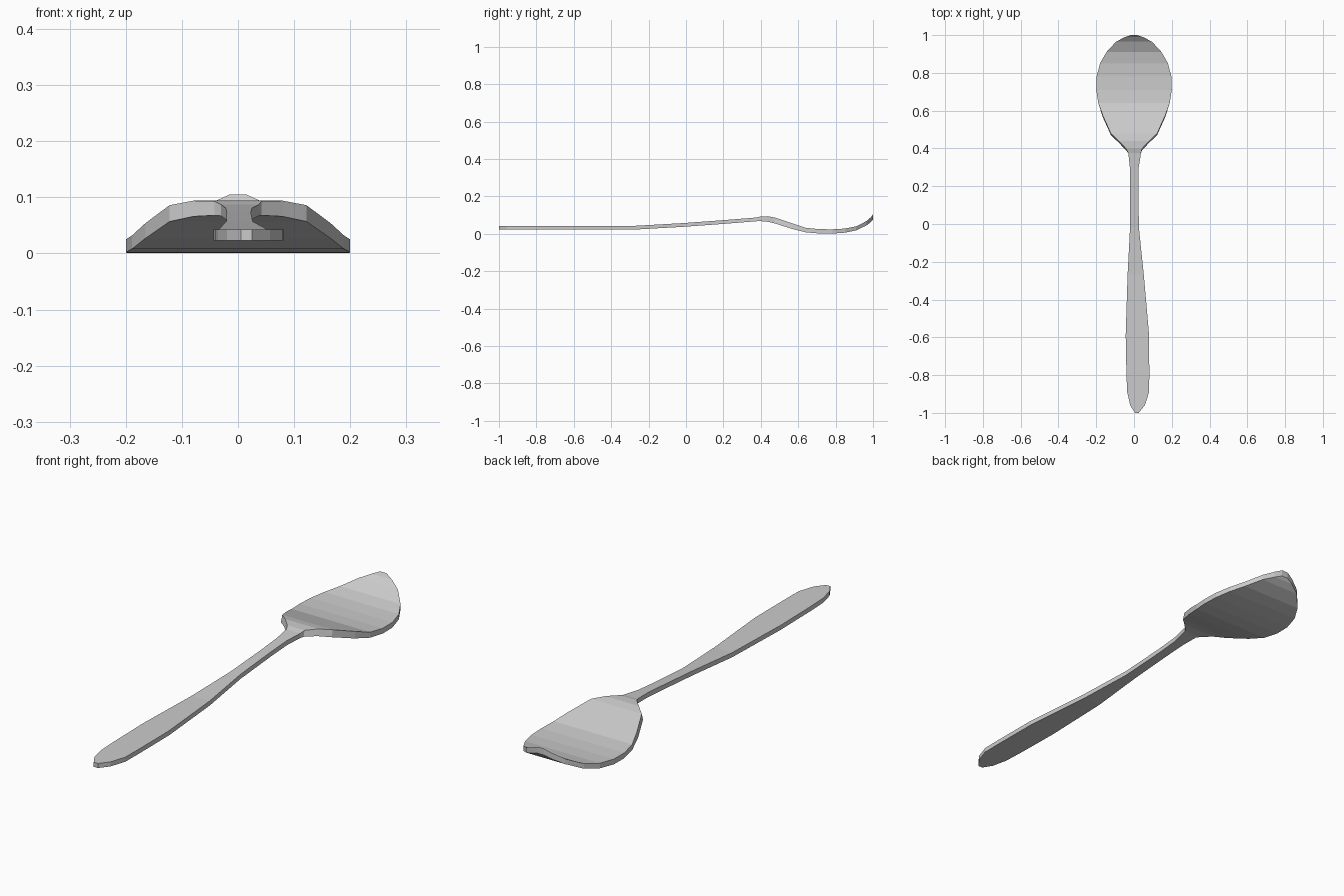
import bpy, bmesh

# handle stations: y, left x, right x, underside z
HANDLE = [
    (-1.0, 0.005, 0.025, 0.023), (-0.96, -0.02, 0.057, 0.023),
    (-0.89, -0.036, 0.08, 0.023), (-0.8, -0.04, 0.081, 0.023),
    (-0.59, -0.044, 0.08, 0.023), (-0.27, -0.034, 0.052, 0.023),
    (-0.02, -0.021, 0.026, 0.037), (0.2, -0.02, 0.023, 0.053),
    (0.3, -0.022, 0.025, 0.061), (0.375, -0.03, 0.037, 0.067),
]
# bowl stations: y, half width, underside z, thickness
BOWL = [
    (0.39, 0.042, 0.068, 0.025), (0.43, 0.08, 0.066, 0.028),
    (0.47, 0.122, 0.057, 0.029), (0.565, 0.165, 0.027, 0.027),
    (0.64, 0.189, 0.008, 0.024), (0.71, 0.2, 0.002, 0.023),
    (0.78, 0.198, 0.001, 0.023), (0.85, 0.18, 0.006, 0.022),
    (0.91, 0.146, 0.018, 0.022), (0.965, 0.095, 0.045, 0.023),
    (0.99, 0.048, 0.064, 0.026), (1.0, 0.015, 0.077, 0.028),
]


def loft(name, sections):
    """Rectangular sections (y, left, right, z, thickness, top shift) skinned end to end."""
    bm = bmesh.new()
    rings = []
    for y, a, b, z, t, s in sections:
        pts = [(a, y, z), (b, y, z), (b, y + s, z + t), (a, y + s, z + t)]
        rings.append([bm.verts.new(p) for p in pts])
    for p, q in zip(rings, rings[1:]):
        for i in range(4):
            j = (i + 1) % 4
            bm.faces.new((p[i], p[j], q[j], q[i]))
    bm.faces.new(rings[0])
    bm.faces.new(rings[-1])
    bmesh.ops.recalc_face_normals(bm, faces=bm.faces)
    me = bpy.data.meshes.new(name)
    bm.to_mesh(me)
    bm.free()
    ob = bpy.data.objects.new(name, me)
    bpy.context.collection.objects.link(ob)
    return ob


# one continuous bent sheet; the top leans forward where the bowl dips from the neck
sections = [(y, a, b, z, 0.02, 0) for y, a, b, z in HANDLE]
sections += [(y, -w, w, z, t, 0.009 if y < 0.6 else 0) for y, w, z, t in BOWL]
loft("spoon", sections)
